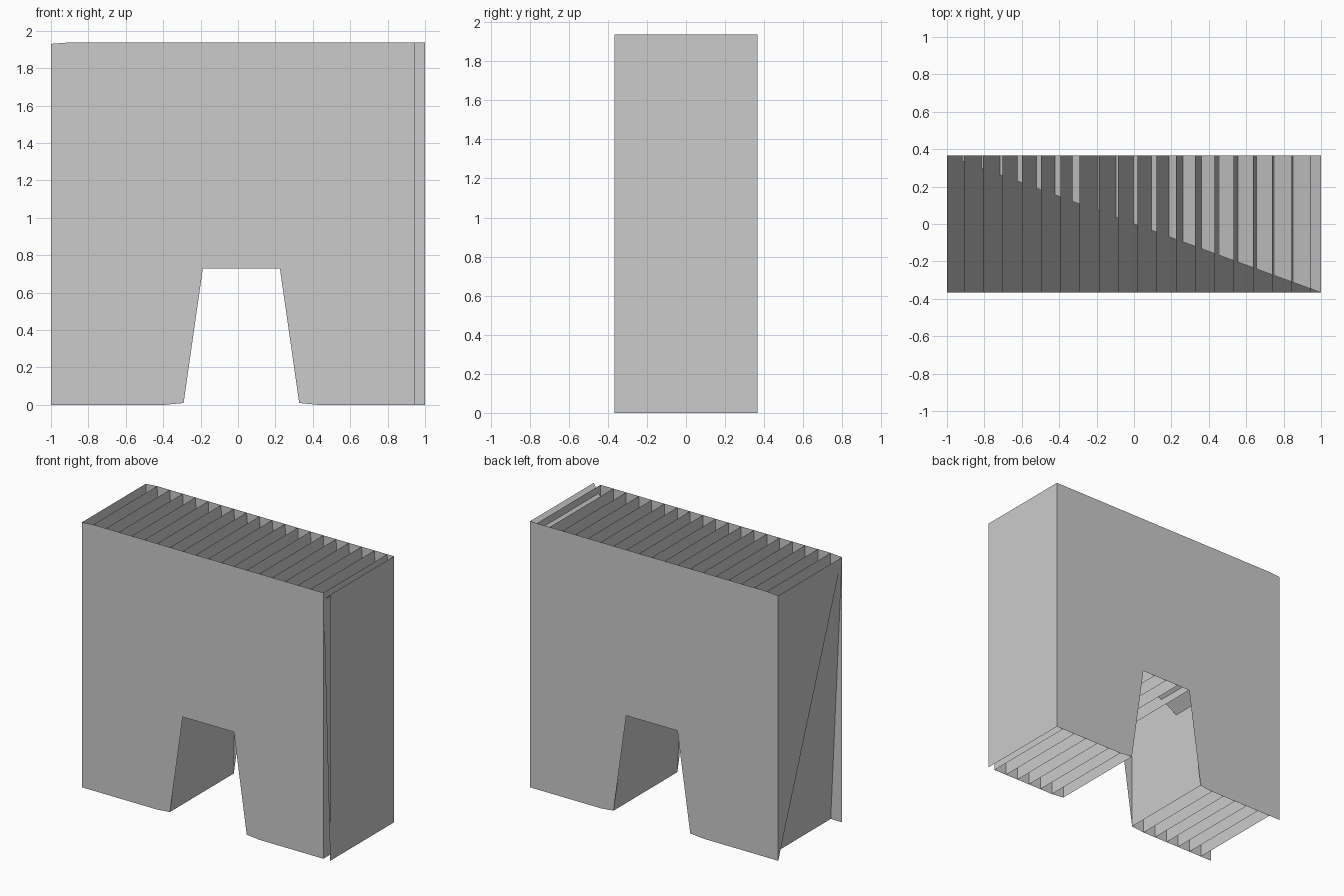
import bpy

if "Cube" in bpy.data.objects:
    bpy.data.objects.remove(bpy.data.objects["Cube"])

Y = 0.367                      # half depth
FRONT_LAST = 19                # front panel stops one column short of the end

# Columns: a vertical zigzag profile, bottom then top of each column
xs = [-1.0] + [-0.909 + 0.103 * k for k in range(19)] + [1.0]


def bottom_z(x):
    if -0.2 < x < 0.23:
        return 0.73            # notch ceiling
    if -0.3 < x < 0.34:
        return 0.01            # notch feet
    return 0.0


columns = [((x, bottom_z(x)), (x, 1.93 if x == -1.0 else 1.937)) for x in xs]
path = [p for column in columns for p in column]


def make_object(name, verts, faces):
    mesh = bpy.data.meshes.new(name)
    mesh.from_pydata(verts, [], faces)
    mesh.update()
    obj = bpy.data.objects.new(name, mesh)
    bpy.context.collection.objects.link(obj)
    return obj


def make_panel(name, y, count, flip):
    pts = path[:2 * count]
    verts = [(x, y, z) for x, z in pts]
    faces = []
    for i in range(0, len(pts) - 2, 2):
        for tri in ((i, i + 2, i + 1), (i + 1, i + 2, i + 3)):
            faces.append(tri[::-1] if flip else tri)
    return make_object(name, verts, faces)


# Front and back panels with the tapered notch
make_panel("front_panel", -Y, FRONT_LAST + 1, False)
make_panel("back_panel", Y, len(columns), True)

# Zigzag ribs running front to back between the panels, open top and bottom
n = len(path)
verts = [(x, -Y, z) for x, z in path] + [(x, Y, z) for x, z in path]
ribs = [(i, n + i, n + i + 1, i + 1) for i in range(1, n - 1)]
make_object("zigzag_ribs", verts, ribs)

# Left end: half wall
(x0, z0), (x1, z1), (x2, z2) = path[0], path[1], path[-1]
make_object("left_half_wall",
            [(x0, Y, z0), (x1, Y, z1), (x1, -Y, z1)], [(0, 1, 2)])

# Long sloping brace from the lower left to the upper right
make_object("diagonal_brace",
            [(x2, -Y, z2), (x2, Y, z2), (x0, Y, z0)], [(0, 1, 2)])
